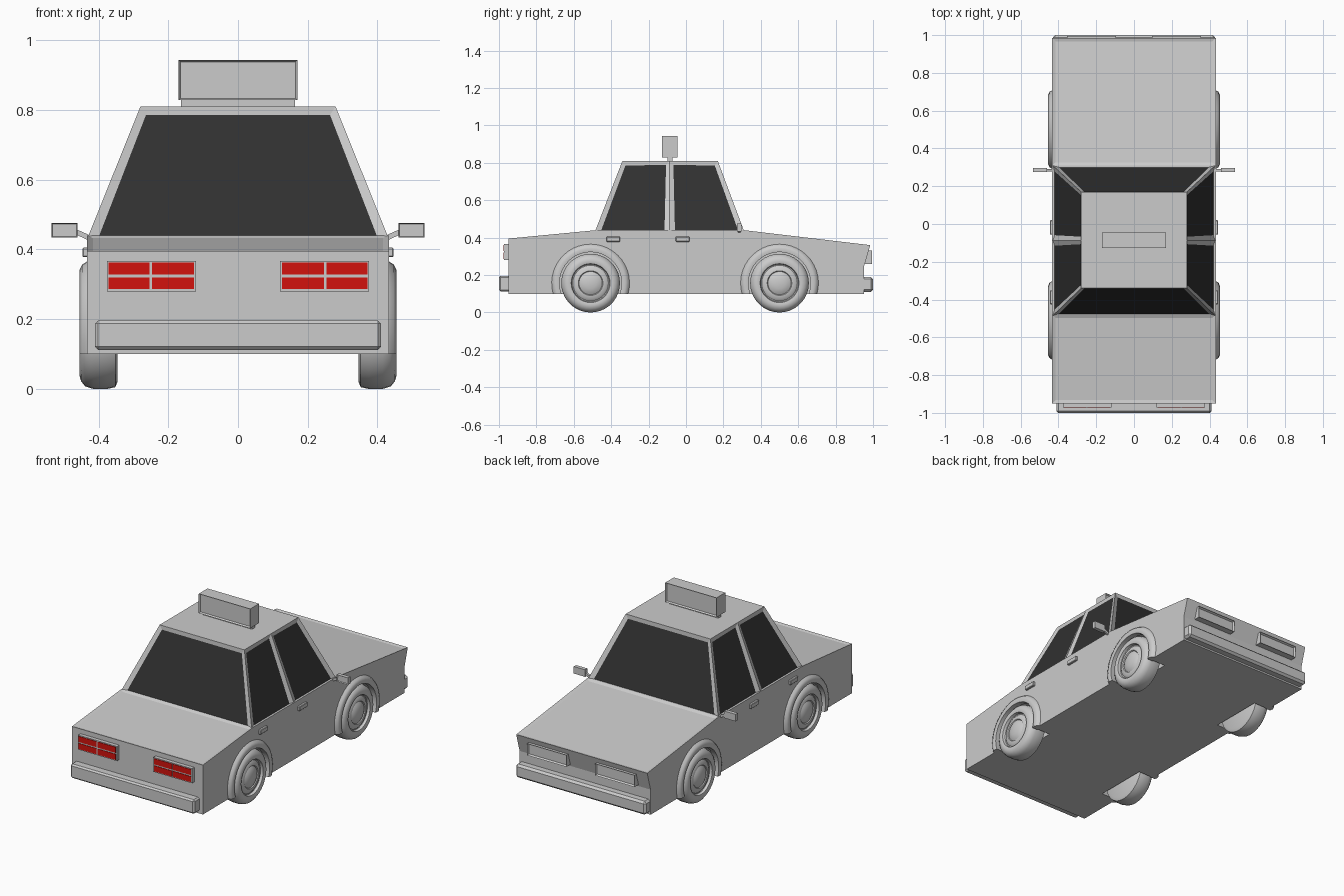
import bpy, bmesh
from math import sin, cos, pi, asin

if "Cube" in bpy.data.objects:
    bpy.data.objects.remove(bpy.data.objects["Cube"])


def material(name, color):
    m = bpy.data.materials.new(name)
    m.diffuse_color = color
    m.use_nodes = True
    m.node_tree.nodes["Principled BSDF"].inputs["Base Color"].default_value = m.diffuse_color
    return m


GLASS = material("dark_glass", (0.03, 0.03, 0.03, 1))
RED = material("red_lens", (0.65, 0.006, 0.004, 1))


def finish(name, bm, mirror=False, mats=(), smooth=False):
    bmesh.ops.recalc_face_normals(bm, faces=bm.faces)
    me = bpy.data.meshes.new(name)
    bm.to_mesh(me)
    bm.free()
    ob = bpy.data.objects.new(name, me)
    bpy.context.collection.objects.link(ob)
    for m in mats:
        me.materials.append(m)
    if smooth:
        bpy.ops.object.select_all(action='DESELECT')
        ob.select_set(True)
        bpy.context.view_layer.objects.active = ob
        bpy.ops.object.shade_smooth_by_angle(angle=0.7)
    if mirror:
        ob.modifiers.new("mirror", 'MIRROR')
    return ob


def add_box(bm, x, y, z):
    v = [bm.verts.new((a, b, c)) for a in x for b in y for c in z]
    for q in ((0, 1, 3, 2), (4, 6, 7, 5), (0, 4, 5, 1), (2, 3, 7, 6), (0, 2, 6, 4), (1, 5, 7, 3)):
        bm.faces.new([v[i] for i in q])
    bmesh.ops.recalc_face_normals(bm, faces=bm.faces)


def box(name, x, y, z, mirror=False, recess=None, rim=0.008, depth=0.008, bevel=0, mats=()):
    """Box; the faces whose y normal is listed in recess get a sunken panel."""
    bm = bmesh.new()
    add_box(bm, x, y, z)
    if recess:
        for f in [f for f in bm.faces if round(f.normal.y) in recess]:
            bmesh.ops.inset_region(bm, faces=[f], thickness=rim, depth=-depth)
    ob = finish(name, bm, mirror, mats)
    if bevel:
        b = ob.modifiers.new("bevel", 'BEVEL')
        b.width, b.segments = bevel, 1
    return ob


def prism(profile, x0, x1):
    """Side profile (y, z) extruded along x."""
    bm = bmesh.new()
    f = bm.faces.new([bm.verts.new((x0, y, z)) for y, z in profile])
    r = bmesh.ops.extrude_face_region(bm, geom=[f])
    vs = [g for g in r["geom"] if isinstance(g, bmesh.types.BMVert)]
    bmesh.ops.translate(bm, verts=vs, vec=(x1 - x0, 0, 0))
    bmesh.ops.recalc_face_normals(bm, faces=bm.faces)
    return bm


# lower body with sunken hood and trunk lid
AXLES = {"rear": -0.51, "front": 0.5}
AXLE_Z = 0.157
bm = prism([(-0.95, 0.1), (-0.95, 0.395), (-0.48, 0.44), (0.31, 0.44),
            (0.985, 0.36), (0.953, 0.25), (0.953, 0.1)], -0.433, 0.433)
for f in [f for f in bm.faces if f.normal.z > 0.5 and abs(f.normal.y) > 0.05]:
    bmesh.ops.inset_region(bm, faces=[f], thickness=0.025, depth=-0.006)
body = finish("body", bm)

# wheel wells cut into the body
for end, y in AXLES.items():
    ring = [(y + 0.172 * cos(2 * pi * i / 32), AXLE_Z + 0.172 * sin(2 * pi * i / 32)) for i in range(32)]
    cutter = finish(end + "_well_cutter", prism(ring, 0.33, 0.5), mirror=True)
    cutter.hide_render = True
    cutter.hide_viewport = False
    cutter.display_type = 'WIRE'
    b = body.modifiers.new(end + "_wells", 'BOOLEAN')
    b.operation, b.object, b.solver = 'DIFFERENCE', cutter, 'EXACT'

# bake the cut and remove the cutters
dg = bpy.context.evaluated_depsgraph_get()
baked = bpy.data.meshes.new_from_object(body.evaluated_get(dg))
body.modifiers.clear()
body.data = baked
for ob in [o for o in bpy.data.objects if "cutter" in o.name]:
    bpy.data.objects.remove(ob)

# cabin: tapered box, sides split at the door pillar, windows sunken
bm = bmesh.new()
low = [bm.verts.new(p) for p in ((-0.43, -0.485, 0.437), (0.43, -0.485, 0.437), (0.43, 0.31, 0.437), (-0.43, 0.31, 0.437))]
top = [bm.verts.new(p) for p in ((-0.28, -0.34, 0.81), (0.28, -0.34, 0.81), (0.28, 0.17, 0.81), (-0.28, 0.17, 0.81))]
sides = [bm.faces.new((low[i], low[(i + 1) % 4], top[(i + 1) % 4], top[i])) for i in range(4)]
bm.faces.new(top)
geom = sides[1::2] + [e for f in sides[1::2] for e in f.edges] + [v for f in sides[1::2] for v in f.verts]
bmesh.ops.bisect_plane(bm, geom=geom, plane_co=(0, -0.087, 0), plane_no=(0, 1, 0))
bm.normal_update()
for f in [f for f in bm.faces if f.normal.z < 0.9]:
    bmesh.ops.inset_region(bm, faces=[f], thickness=0.028, depth=-0.008)
    f.material_index = 1
body_grey = material("body_grey", (0.8, 0.8, 0.8, 1))
finish("cabin", bm, mats=(body_grey, GLASS))

# wheels: lathed tyre, rim and domed hub
WHEEL = [(0.345, 0), (0.345, 0.135), (0.352, 0.152), (0.375, 0.157), (0.415, 0.157), (0.438, 0.15),
         (0.45, 0.135), (0.455, 0.118), (0.451, 0.104), (0.436, 0.1), (0.435, 0.095), (0.443, 0.085),
         (0.445, 0.066), (0.44, 0.062), (0.447, 0.05), (0.453, 0.03), (0.455, 0)]
for end, y in AXLES.items():
    bm = bmesh.new()
    vs = [bm.verts.new((x, y, AXLE_Z + r)) for x, r in WHEEL]
    es = [bm.edges.new(p) for p in zip(vs, vs[1:])]
    bmesh.ops.spin(bm, geom=vs + es, cent=(0, y, AXLE_Z), axis=(1, 0, 0), angle=2 * pi, steps=36)
    bmesh.ops.remove_doubles(bm, verts=bm.verts, dist=0.0005)
    finish(end + "_wheels", bm, mirror=True, smooth=True)

    # flared arch, clipped level with the body floor
    bm = bmesh.new()
    section = [(0.166, 0.415), (0.166, 0.45), (0.185, 0.454), (0.2, 0.447), (0.21, 0.43), (0.18, 0.415)]
    n, rows = 24, []
    for r, x in section:
        a0 = asin((0.1 - AXLE_Z) / r)
        angles = [a0 + (pi - 2 * a0) * i / n for i in range(n + 1)]
        rows.append([bm.verts.new((x, y + r * cos(a), AXLE_Z + r * sin(a))) for a in angles])
    for k, a in enumerate(rows):
        b = rows[(k + 1) % len(rows)]
        for i in range(n):
            bm.faces.new((a[i], a[i + 1], b[i + 1], b[i]))
    for i in (0, n):
        bm.faces.new([row[i] for row in rows])
    finish(end + "_arches", bm, mirror=True, smooth=True)

# bumpers
box("rear_bumper", (-0.41, 0.41), (-1.0, -0.94), (0.112, 0.196), bevel=0.009)
box("front_bumper", (-0.43, 0.43), (0.94, 1.0), (0.11, 0.19), bevel=0.012)

# tail lights: framed housing with four red lenses a side
box("tail_light_housings", (0.12, 0.376), (-0.972, -0.94), (0.28, 0.367), mirror=True)
bm = bmesh.new()
for x in ((0.126, 0.246), (0.254, 0.371)):
    for z in ((0.286, 0.32), (0.328, 0.362)):
        add_box(bm, x, (-0.975, -0.965), z)
finish("tail_lenses", bm, mirror=True, mats=(RED,))

# headlights under the nose
box("headlights", (0.095, 0.355), (0.94, 0.994), (0.26, 0.33), mirror=True, recess=(1,), depth=0.012)

# door handles
for end, y in (("rear", (-0.425, -0.352)), ("front", (-0.055, 0.02))):
    box(end + "_door_handles", (0.425, 0.446), y, (0.378, 0.405), mirror=True, bevel=0.003)

# side mirrors on slanted stalks
box("side_mirrors", (0.46, 0.535), (0.274, 0.296), (0.434, 0.476), mirror=True, recess=(-1,), rim=0.005, depth=0.006)
bm = bmesh.new()
add_box(bm, (0.415, 0.468), (0.279, 0.291), (0.42, 0.436))
for v in bm.verts:
    if v.co.x > 0.44:
        v.co.z += 0.024
finish("mirror_stalks", bm, mirror=True)

# roof sign and its foot
box("roof_sign", (-0.17, 0.17), (-0.128, -0.045), (0.828, 0.944), recess=(-1, 1), depth=0.01)
box("sign_foot", (-0.163, 0.163), (-0.1, -0.073), (0.805, 0.832))
